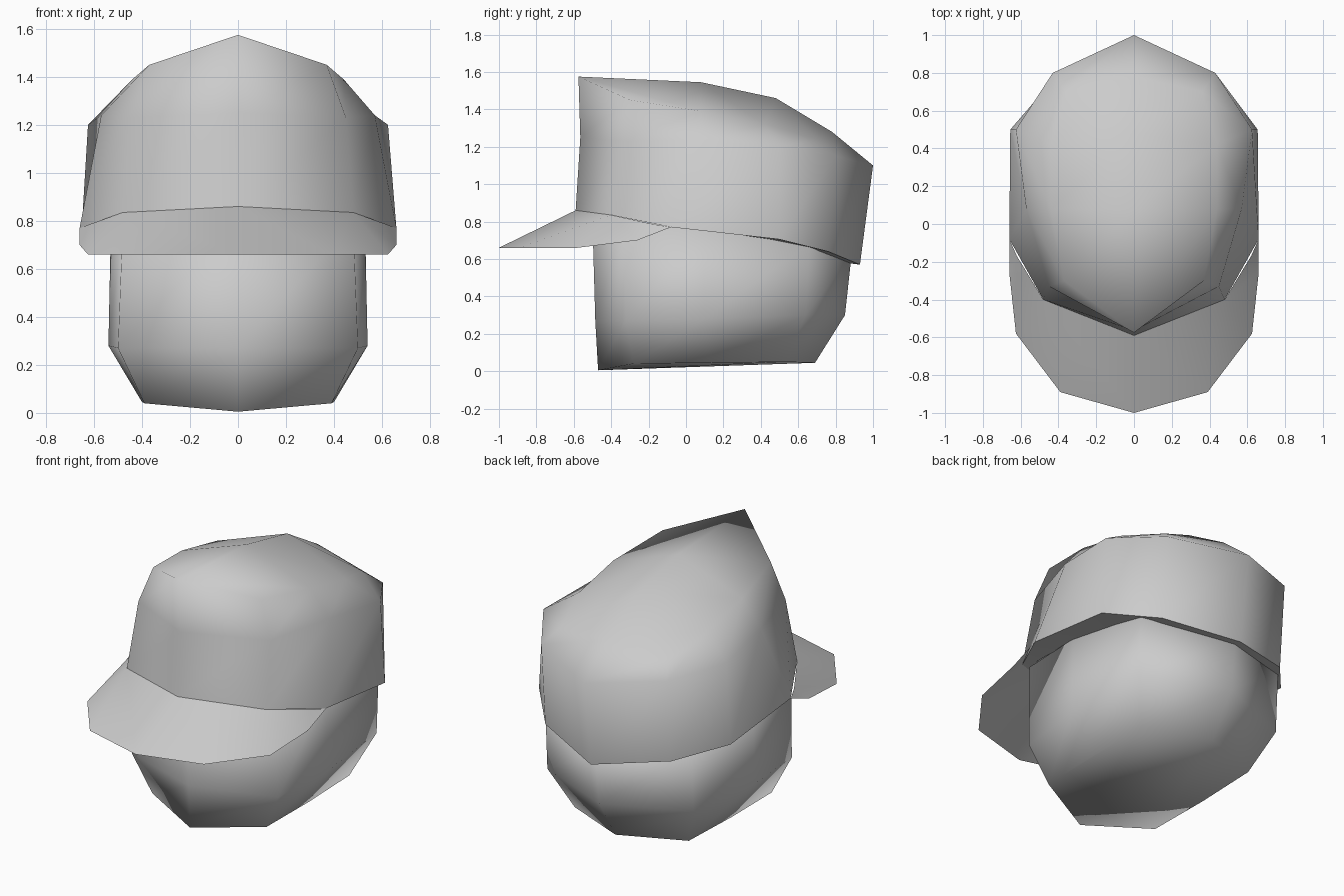
import bpy, bmesh, math

cube = bpy.data.objects.get("Cube")
if cube:
    bpy.data.objects.remove(cube, do_unlink=True)

grey = bpy.data.materials.new("plain grey")
grey.use_nodes = True
colour = (0.6, 0.6, 0.6, 1)
grey.diffuse_color = colour
grey.node_tree.nodes["Principled BSDF"].inputs["Base Color"].default_value = colour


def half_part(name, verts, faces, smooth_angle):
    """Build the +x half, mirror it across x = 0 and weld the middle."""
    bm = bmesh.new()
    for side in (1, -1):
        vs = [bm.verts.new((side * x, y, z)) for x, y, z in verts]
        for f in faces:
            bm.faces.new([vs[i] for i in (f if side == 1 else f[::-1])])
    bmesh.ops.remove_doubles(bm, verts=bm.verts, dist=0.0005)
    bmesh.ops.recalc_face_normals(bm, faces=bm.faces)
    mesh = bpy.data.meshes.new(name)
    # an open sheet should face upwards
    if any(e.is_boundary for e in bm.edges) and sum(f.normal.z * f.calc_area() for f in bm.faces) < 0:
        bmesh.ops.reverse_faces(bm, faces=bm.faces)
    bm.to_mesh(mesh)
    bm.free()
    mesh.materials.append(grey)
    ob = bpy.data.objects.new(name, mesh)
    bpy.context.collection.objects.link(ob)
    bpy.ops.object.select_all(action='DESELECT')
    ob.select_set(True)
    bpy.context.view_layer.objects.active = ob
    bpy.ops.object.shade_smooth_by_angle(angle=math.radians(smooth_angle))
    return ob


def bands(rows):
    """Quads between successive half rings of equal length."""
    n = len(rows[0])
    return [(r * n + i, r * n + i + 1, (r + 1) * n + i + 1, (r + 1) * n + i)
            for r in range(len(rows) - 1) for i in range(n - 1)]


def flat(rows):
    return [p for row in rows for p in row]


# Head: half rings from chin upwards, front to back
head = [
    [(0, -.47, .005), (.39, -.28, .04), (.40, .12, .045), (.39, .53, .05), (0, .69, .045)],
    [(0, -.485, .27), (.50, -.32, .27), (.54, .10, .28), (.50, .64, .30), (0, .85, .30)],
    [(0, -.50, .80), (.48, -.34, .79), (.53, .10, .76), (.50, .66, .68), (0, .885, .62)],
]
half_part("head", flat(head),
          bands(head) + [(4, 3, 2, 1, 0), (10, 11, 12, 13, 14)], 180)

# Cap crown: underside lip, lower edge, middle ring, shoulder ring
crown = [
    [(0, -.48, .86), (.44, -.32, .835), (.51, .0, .77), (.50, .45, .705), (.36, .68, .645), (0, .85, .58)],
    [(0, -.59, .86), (.48, -.40, .835), (.66, -.08, .77), (.655, .50, .705), (.43, .76, .64), (0, .93, .57)],
    [(0, -.565, 1.25), (.45, -.33, 1.23), (.57, .08, 1.24), (.625, .50, 1.20), (.43, .80, 1.15), (0, 1.0, 1.10)],
    [(0, -.575, 1.575), (.37, -.30, 1.45), (.44, .08, 1.39), (.44, .42, 1.32), (.36, .70, 1.24), (0, .78, 1.28)],
]
ridge = [(0, .08, 1.545), (0, .48, 1.46)]        # top centre line
top = [(18, 19, 20, 24), (24, 20, 21, 25), (25, 21, 22, 23)]
half_part("cap_crown", flat(crown) + ridge, bands(crown) + top, 85)

# Cap brim: inner edge follows the crown, outer edge dips forward
inner = [(0, -.59, .86), (.48, -.40, .835), (.62, -.17, .785), (.66, -.08, .77)]
outer = [(0, -1.0, .66), (.39, -.89, .66), (.625, -.58, .66), (.66, -.26, .70)]
half_part("cap_brim", inner + outer,
          [(0, 4, 5, 1), (1, 5, 6), (1, 6, 7, 2), (2, 7, 3)], 85)
